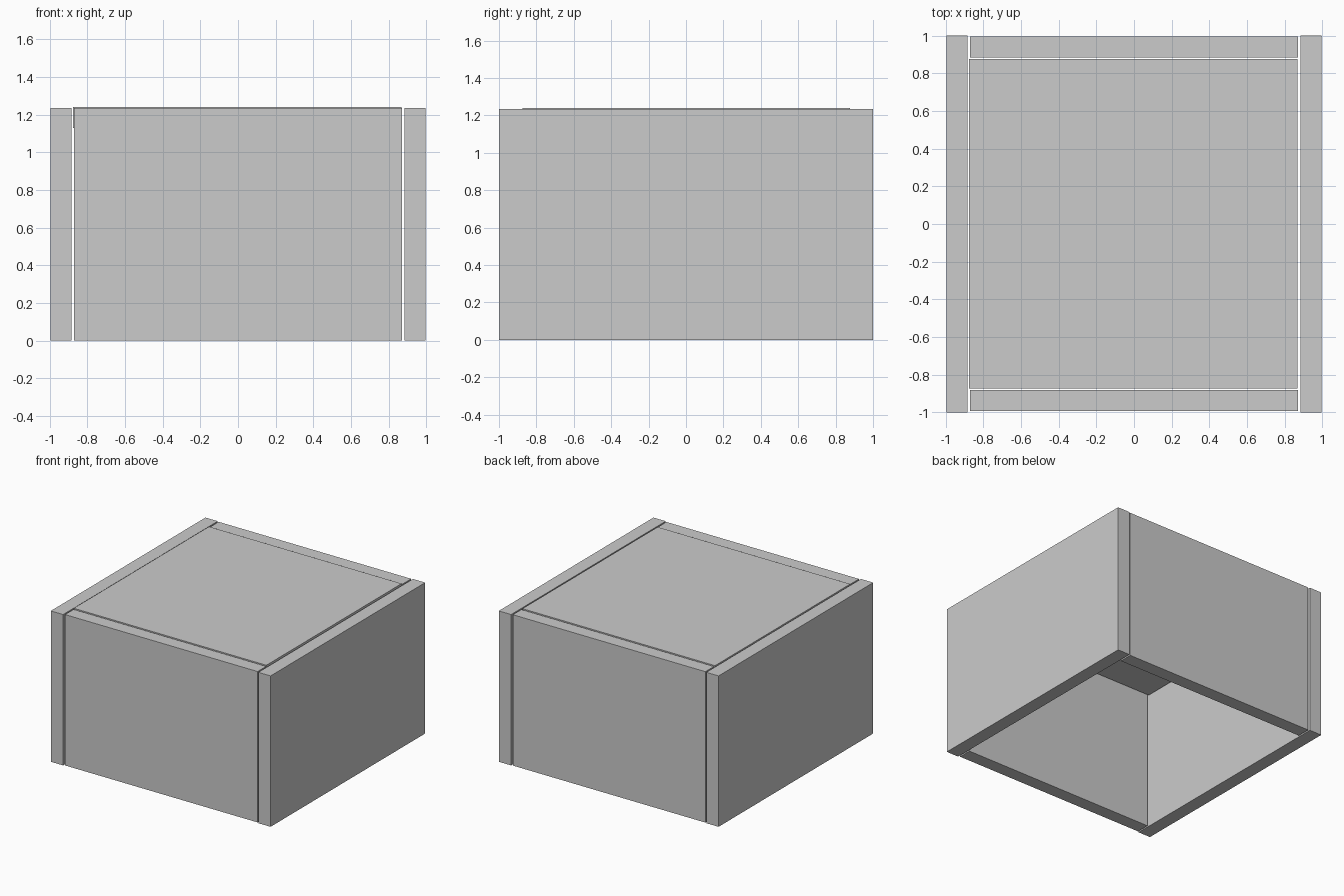
import bpy

if "Cube" in bpy.data.objects:
    bpy.data.objects.remove(bpy.data.objects["Cube"])


def panel(name, x, y, z):
    """Axis-aligned board from its min/max extents."""
    bpy.ops.mesh.primitive_cube_add(
        size=1, location=[(a + b) / 2 for a, b in (x, y, z)])
    ob = bpy.context.object
    ob.name = name
    ob.scale = [b - a for a, b in (x, y, z)]
    bpy.ops.object.transform_apply(location=False, rotation=False, scale=True)
    return ob


H = 1.235

# Side walls, running the full depth
panel("left_wall", (-0.995, -0.884), (-1, 1), (0, H))
panel("right_wall", (0.884, 0.995), (-1, 1), (0, H))

# Front and back walls, set between the sides with a thin gap
panel("front_wall", (-0.872, 0.872), (-0.992, -0.882), (0, H))
panel("back_wall", (-0.872, 0.872), (0.885, 0.995), (0, H))

# Top board, sitting slightly proud; the underside is open
panel("top_panel", (-0.876, 0.868), (-0.873, 0.876), (1.129, 1.24))
